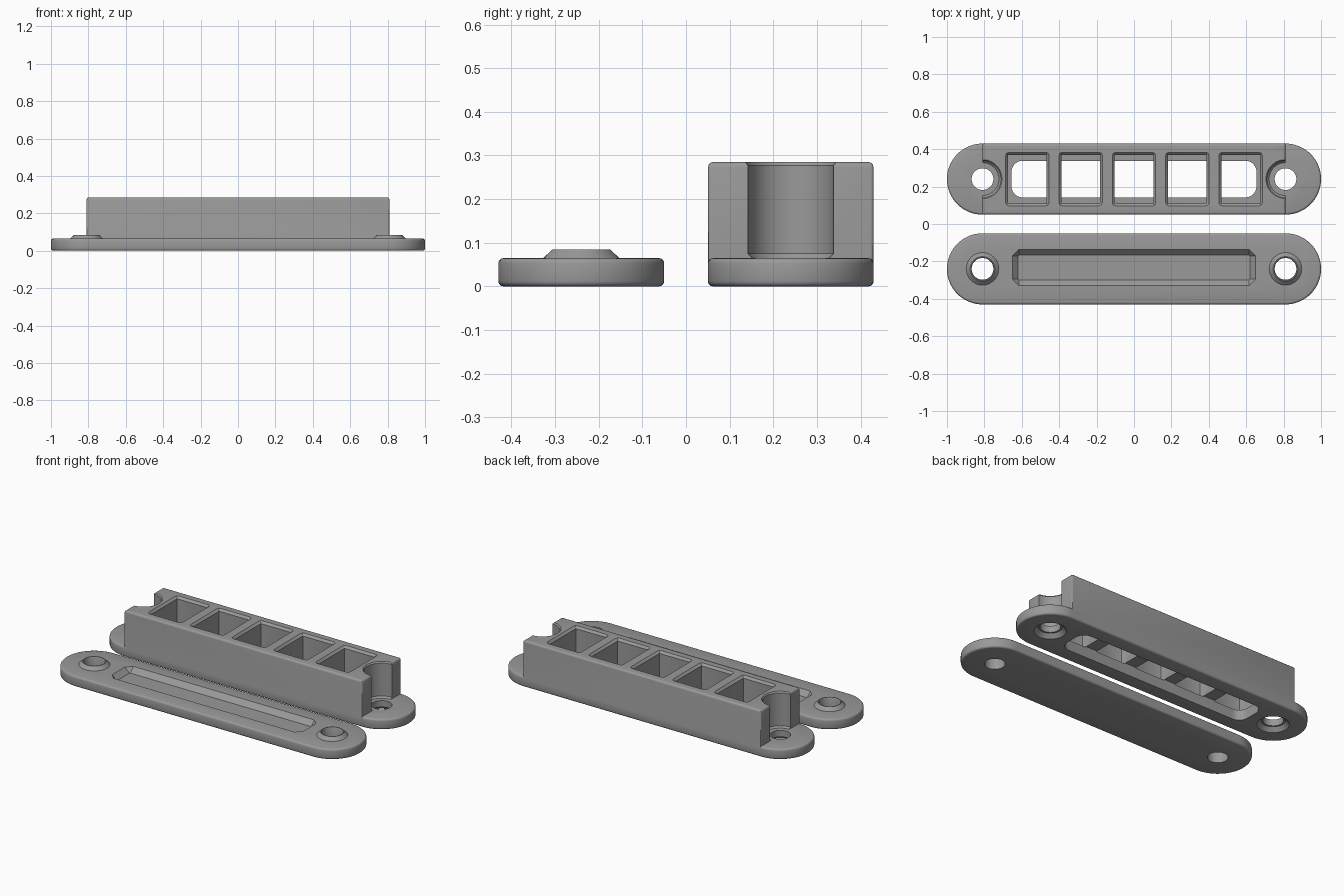
import bpy, bmesh, math

if "Cube" in bpy.data.objects:
    bpy.data.objects.remove(bpy.data.objects["Cube"])

grey = bpy.data.materials.new("mid grey")
grey.diffuse_color = (0.32, 0.32, 0.32, 1)
grey.use_nodes = True
grey.node_tree.nodes["Principled BSDF"].inputs["Base Color"].default_value = grey.diffuse_color


def outline(hx, hy, r, seg):
    """Rounded rectangle; a circle or stadium when r reaches the half sizes."""
    pts = []
    for k, (sx, sy) in enumerate([(1, 1), (-1, 1), (-1, -1), (1, -1)]):
        for i in range(seg + 1):
            a = math.radians(90) * (k + i / seg)
            p = (sx * (hx - r) + r * math.cos(a), sy * (hy - r) + r * math.sin(a))
            if not pts or math.dist(p, pts[-1]) > 1e-5:
                pts.append(p)
    if math.dist(pts[0], pts[-1]) < 1e-5:
        pts.pop()
    return pts


def loft(name, cx, cy, hx, hy, r, layers, seg=12):
    """Solid through (z, growth) layers of one rounded outline."""
    bm = bmesh.new()
    rings = []
    for z, g in layers:
        pts = outline(hx + g, hy + g, max(r + g, 0.003), seg)
        rings.append([bm.verts.new((cx + x, cy + y, z)) for x, y in pts])
    n = len(rings[0])
    for a, b in zip(rings, rings[1:]):
        for i in range(n):
            j = (i + 1) % n
            bm.faces.new((a[i], a[j], b[j], b[i]))
    bm.faces.new(rings[0][::-1])
    bm.faces.new(rings[-1])
    mesh = bpy.data.meshes.new(name)
    bm.to_mesh(mesh)
    bm.free()
    mesh.materials.append(grey)
    ob = bpy.data.objects.new(name, mesh)
    bpy.context.collection.objects.link(ob)
    return ob


def disc(name, cx, cy, r, layers):
    return loft(name, cx, cy, r, r, r, layers)


def combine(target, tool, operation):
    mod = target.modifiers.new("cut", 'BOOLEAN')
    mod.operation, mod.object, mod.solver = operation, tool, 'EXACT'
    bpy.context.view_layer.objects.active = target
    bpy.ops.object.modifier_apply(modifier=mod.name)
    bpy.data.objects.remove(tool)


def rounded(z0, z1, r, bottom=True):
    """Layers of a slab with rounded rims."""
    steps = [math.radians(a) for a in (0, 30, 60, 90)]
    top = [(z1 - r + r * math.sin(a), r * math.cos(a) - r) for a in steps]
    low = [(z0 + r - r * math.sin(a), r * math.cos(a) - r) for a in steps[::-1]]
    return (low if bottom else [(z0, 0)]) + top


HOLE_X, T, TOP = 0.81, 0.065, 0.285
YH, YP = 0.24, -0.24

# Holder: rounded flange with a tall block on it
holder = loft("holder", 0, YH, 1, 0.19, 0.19, rounded(0, T, 0.012), 24)
block = loft("block", 0, YH, HOLE_X, 0.1895, 0.006, rounded(0.03, TOP, 0.012, False), 3)
combine(holder, block, 'UNION')

# Screw notches, through holes and the sockets under the flange
for s in (-1, 1):
    x = s * HOLE_X
    combine(holder, disc("notch", x, YH, 0.098,
            [(T, -0.01), (T + 0.01, 0), (TOP - 0.008, 0), (TOP + 0.01, 0.014)]), 'DIFFERENCE')
    combine(holder, disc("hole", x, YH, 0.058, [(-0.05, 0), (0.15, 0)]), 'DIFFERENCE')
    combine(holder, disc("socket", x, YH, 0.09,
            [(-0.01, 0.01), (0.025, -0.022)]), 'DIFFERENCE')

# Five pockets with a chamfered rim
for i in range(-2, 3):
    combine(holder, loft("pocket", i * 0.285, YH, 0.103, 0.13, 0.004,
            [(T, 0), (TOP - 0.013, 0), (TOP + 0.01, 0.023)], 2), 'DIFFERENCE')

# Long slot that opens the pockets from below
combine(holder, loft("slot", 0, YH, 0.655, 0.098, 0.06,
        [(-0.05, 0), (T + 0.005, 0)]), 'DIFFERENCE')

# Cover plate with conical bosses, holes and a sloped recess
plate = loft("cover_plate", 0, YP, 1, 0.19, 0.19, rounded(0, T, 0.012), 24)
for s in (-1, 1):
    x = s * HOLE_X
    combine(plate, disc("boss", x, YP, 0.087, [(0.03, 0), (T, 0), (0.085, -0.021)]), 'UNION')
    combine(plate, disc("hole", x, YP, 0.058,
            [(-0.05, 0), (0.078, 0), (0.095, 0.008)]), 'DIFFERENCE')
combine(plate, loft("recess", 0, YP + 0.007, 0.62, 0.066, 0.004,
        [(0.035, 0), (0.085, 0.05)], 1), 'DIFFERENCE')

# Smooth curved sides, sharp edges
for ob in (holder, plate):
    bpy.ops.object.select_all(action='DESELECT')
    ob.select_set(True)
    bpy.context.view_layer.objects.active = ob
    bpy.ops.object.shade_smooth_by_angle(angle=math.radians(32))
